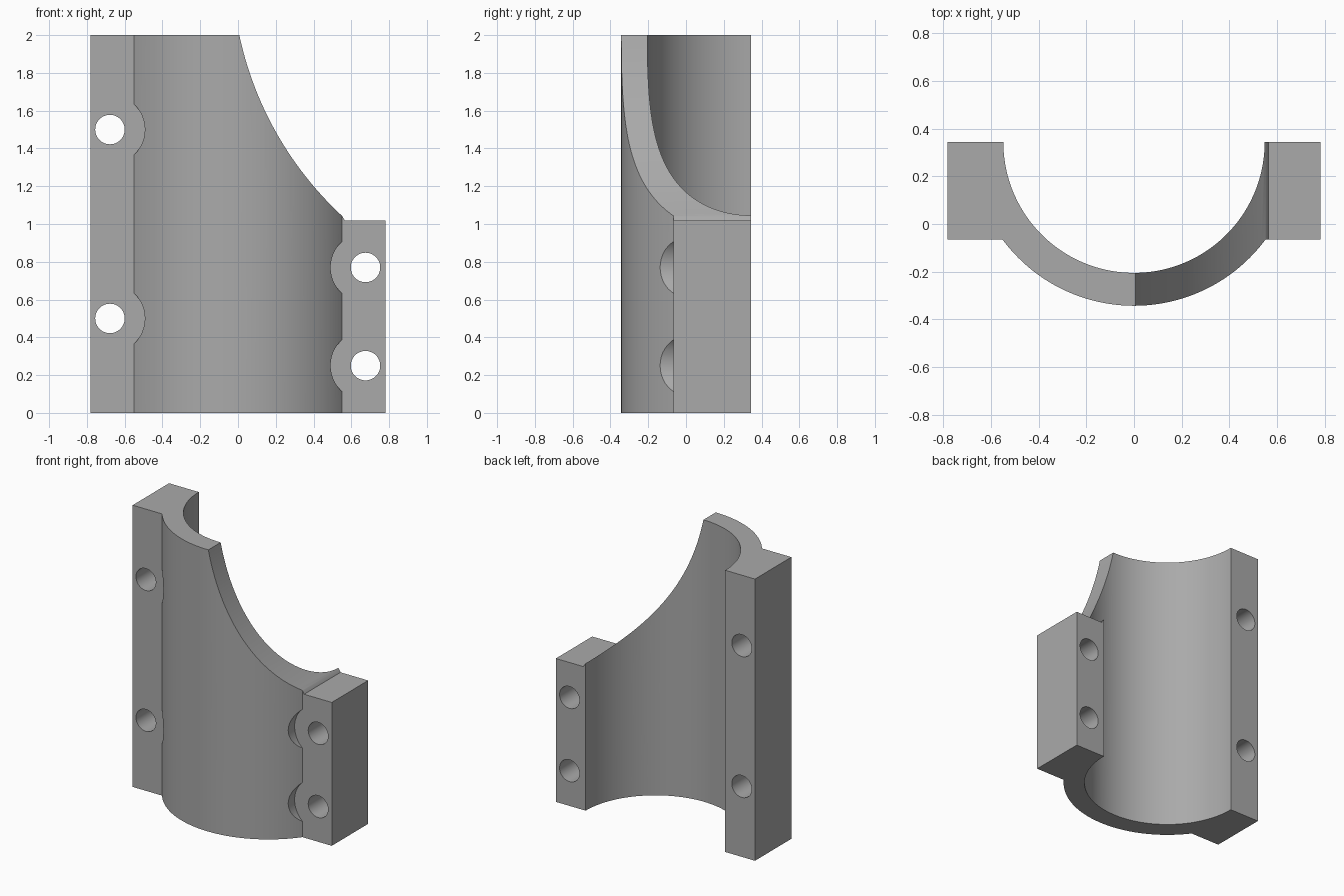
import bpy, bmesh
from math import sin, cos, pi, asin, atan2, radians
from mathutils import Matrix, Vector

if "Cube" in bpy.data.objects:
    bpy.data.objects.remove(bpy.data.objects["Cube"], do_unlink=True)

BACK, FRONT = 0.343, -0.065          # flange planes
R_IN, R_OUT, HALF_W = 0.548, 0.686, 0.782
STEP_Z = 1.018                       # top of the short flange

grey = bpy.data.materials.new("plain grey")
grey.use_nodes = True
colour = (0.4, 0.4, 0.4, 1)
grey.diffuse_color = colour
grey.node_tree.nodes["Principled BSDF"].inputs["Base Color"].default_value = colour


def prism(name, points, offset):
    """Extrude a closed polygon of 3D points along an offset."""
    bm = bmesh.new()
    face = bm.faces.new([bm.verts.new(p) for p in points])
    out = bmesh.ops.extrude_face_region(bm, geom=[face])
    verts = [v for v in out["geom"] if isinstance(v, bmesh.types.BMVert)]
    bmesh.ops.translate(bm, verts=verts, vec=offset)
    bmesh.ops.recalc_face_normals(bm, faces=bm.faces)
    mesh = bpy.data.meshes.new(name)
    bm.to_mesh(mesh)
    bm.free()
    mesh.materials.append(grey)
    ob = bpy.data.objects.new(name, mesh)
    bpy.context.collection.objects.link(ob)
    return ob


def arc(cx, cy, r, a0, a1, n):
    return [(cx + r * cos(a0 + (a1 - a0) * i / n),
             cy + r * sin(a0 + (a1 - a0) * i / n)) for i in range(n + 1)]


def cut(target, cutter):
    cutter.hide_render = True
    mod = target.modifiers.new("cut", "BOOLEAN")
    mod.operation, mod.solver, mod.object = "DIFFERENCE", "EXACT", cutter
    bpy.context.view_layer.objects.active = target
    bpy.ops.object.modifier_apply(modifier=mod.name)
    bpy.data.objects.remove(cutter, do_unlink=True)


# Half-pipe section with a flange on each side
a = asin((BACK - FRONT) / R_OUT)
section = arc(0, BACK, R_IN, 0, -pi, 80)
section += [(-HALF_W, BACK), (-HALF_W, FRONT)]
section += arc(0, BACK, R_OUT, a - pi, -a, 64)
section += [(HALF_W, FRONT), (HALF_W, BACK)]
clamp = prism("half_pipe_clamp", [(x, y, 0) for x, y in section], (0, 0, 2))

# Concave sweep from the tall side down to the short flange
start, end, centre = Vector((0.007, 2)), Vector((0.565, STEP_Z)), Vector((1.79, 2.38))
r = (start - centre).length
a0, a1 = [atan2(*(p - centre).yx) % (2 * pi) for p in (start, end)]
sweep = [(0.007, 2.1)] + arc(*centre, r, a0, a1, 48)[:-1]
sweep += [tuple(end), (1, STEP_Z), (1, 2.1)]
cut(clamp, prism("sweep_cutter", [(x, -1, z) for x, z in sweep], (0, 2, 0)))

# Bolt holes, each with a spot face cut into the pipe wall
for x, heights in ((-0.678, (0.5, 1.5)), (0.675, (0.25, 0.77))):
    for z in heights:
        for name, rad, y_end in (("spot_face_cutter", 0.185, FRONT), ("hole_cutter", 0.078, 1)):
            ring = arc(x, z, rad, 0, 2 * pi, 48)[:-1]
            cut(clamp, prism(name, [(px, -1, pz) for px, pz in ring], (0, y_end + 1, 0)))

bpy.ops.object.select_all(action="DESELECT")
clamp.select_set(True)
bpy.context.view_layer.objects.active = clamp
bpy.ops.object.shade_smooth_by_angle(angle=radians(25))
